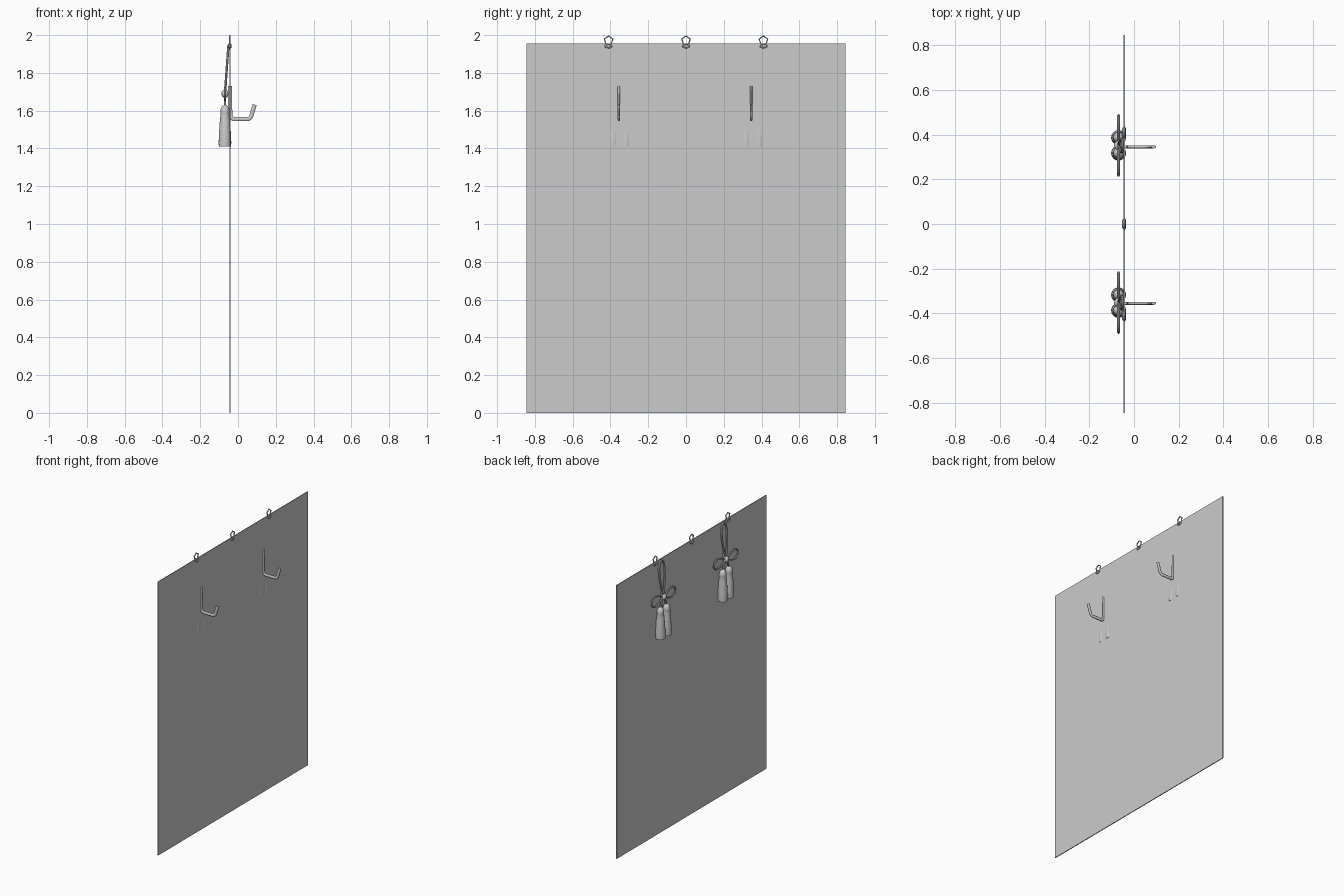
import bpy, math
from math import sin, cos, pi

if "Cube" in bpy.data.objects:
    bpy.data.objects.remove(bpy.data.objects["Cube"])


def smooth(ob, angle=40):
    bpy.ops.object.select_all(action='DESELECT')
    ob.select_set(True)
    bpy.context.view_layer.objects.active = ob
    bpy.ops.object.shade_smooth_by_angle(angle=math.radians(angle))


def tube(name, pts, radius, closed=False, res=2):
    cu = bpy.data.curves.new(name, 'CURVE')
    cu.dimensions = '3D'
    cu.bevel_depth = radius
    cu.bevel_resolution = res
    cu.use_fill_caps = True
    sp = cu.splines.new('POLY')
    sp.points.add(len(pts) - 1)
    for p, co in zip(sp.points, pts):
        p.co = (*co, 1)
    sp.use_cyclic_u = closed
    ob = bpy.data.objects.new(name, cu)
    bpy.context.collection.objects.link(ob)
    bpy.ops.object.select_all(action='DESELECT')
    ob.select_set(True)
    bpy.context.view_layer.objects.active = ob
    bpy.ops.object.convert(target='MESH')
    ob = bpy.context.view_layer.objects.active
    smooth(ob)
    return ob


def lathe(name, profile, loc, sides=16):
    verts, faces = [], []
    for r, z in profile:
        verts += [(r * cos(2 * pi * i / sides), r * sin(2 * pi * i / sides), z) for i in range(sides)]
    for k in range(len(profile) - 1):
        for i in range(sides):
            j = (i + 1) % sides
            faces.append((k * sides + i, k * sides + j, (k + 1) * sides + j, (k + 1) * sides + i))
    faces.append(tuple(reversed(range(sides))))
    faces.append(tuple(range((len(profile) - 1) * sides, len(profile) * sides)))
    me = bpy.data.meshes.new(name)
    me.from_pydata(verts, [], faces)
    ob = bpy.data.objects.new(name, me)
    ob.location = loc
    bpy.context.collection.objects.link(ob)
    smooth(ob)
    return ob


# Thin hanging sheet
PX = -0.043
bpy.ops.mesh.primitive_cube_add(size=1, location=(PX, 0, 0.9775))
sheet = bpy.context.object
sheet.name = "curtain_sheet"
sheet.scale = (0.006, 1.69, 1.955)

# Five-sided hanging rings with flattened eyelets
for y in (-0.41, 0, 0.41):
    pts = [(PX, y + 0.0235 * sin(2 * pi * i / 5), 1.972 + 0.0235 * cos(2 * pi * i / 5)) for i in range(5)]
    tube("hanging_ring", pts, 0.0045, True, 1)
    bpy.ops.mesh.primitive_torus_add(major_radius=0.016, minor_radius=0.007, major_segments=16,
                                     minor_segments=8, location=(PX - 0.001, y, 1.943),
                                     rotation=(0, pi / 2, 0))
    eyelet = bpy.context.object
    eyelet.name = "eyelet"
    eyelet.scale = (0.6, 1, 1.3)
    smooth(eyelet)

# Tassel outline: skirt, band and domed head (radius, height)
TASSEL = [(0.0325, 1.41), (0.0335, 1.43), (0.032, 1.47), (0.027, 1.55), (0.023, 1.585),
          (0.0245, 1.592), (0.0235, 1.605), (0.018, 1.62), (0.010, 1.628), (0.004, 1.631)]
TX, KZ = -0.069, 1.69

for s in (-1, 1):
    # J-shaped hook on the opposite face
    hy = 0.345 if s > 0 else -0.355
    path = [(-0.043, 0, 1.73), (-0.041, 0, 1.58), (-0.036, 0, 1.562), (-0.022, 0, 1.555),
            (0.050, 0, 1.555), (0.062, 0, 1.559), (0.070, 0, 1.570), (0.088, 0, 1.632)]
    hook = tube("hook", path, 0.0115, res=3)
    hook.scale.y = 0.6
    hook.location.y = hy

    cy = 0.352 * s
    # Long hanging loop of cord
    loop = []
    for i in range(33):
        t = pi * i / 32
        loop.append((TX + 0.018 * sin(t), cy + 0.03 * sin(2 * t), KZ + 0.253 * sin(t)))
    tube("cord_loop", loop, 0.0065)

    # Bow and knot
    bow = [(TX, cy + 0.134 * sin(2 * pi * i / 48), KZ + 0.034 * sin(4 * pi * i / 48)) for i in range(48)]
    tube("cord_bow", bow, 0.006, True)
    bpy.ops.mesh.primitive_uv_sphere_add(segments=16, ring_count=8, radius=0.02, location=(TX, cy, KZ))
    knot = bpy.context.object
    knot.name = "knot"
    knot.scale = (1, 1.1, 1.1)
    smooth(knot)

    # Two tassels with short cords
    for k in (-1, 1):
        ty = cy + 0.035 * k
        tube("tassel_cord", [(TX, cy, KZ), (TX, cy + 0.02 * k, 1.66), (TX, ty, 1.62)], 0.006)
        lathe("tassel", TASSEL, (TX, ty, 0))
